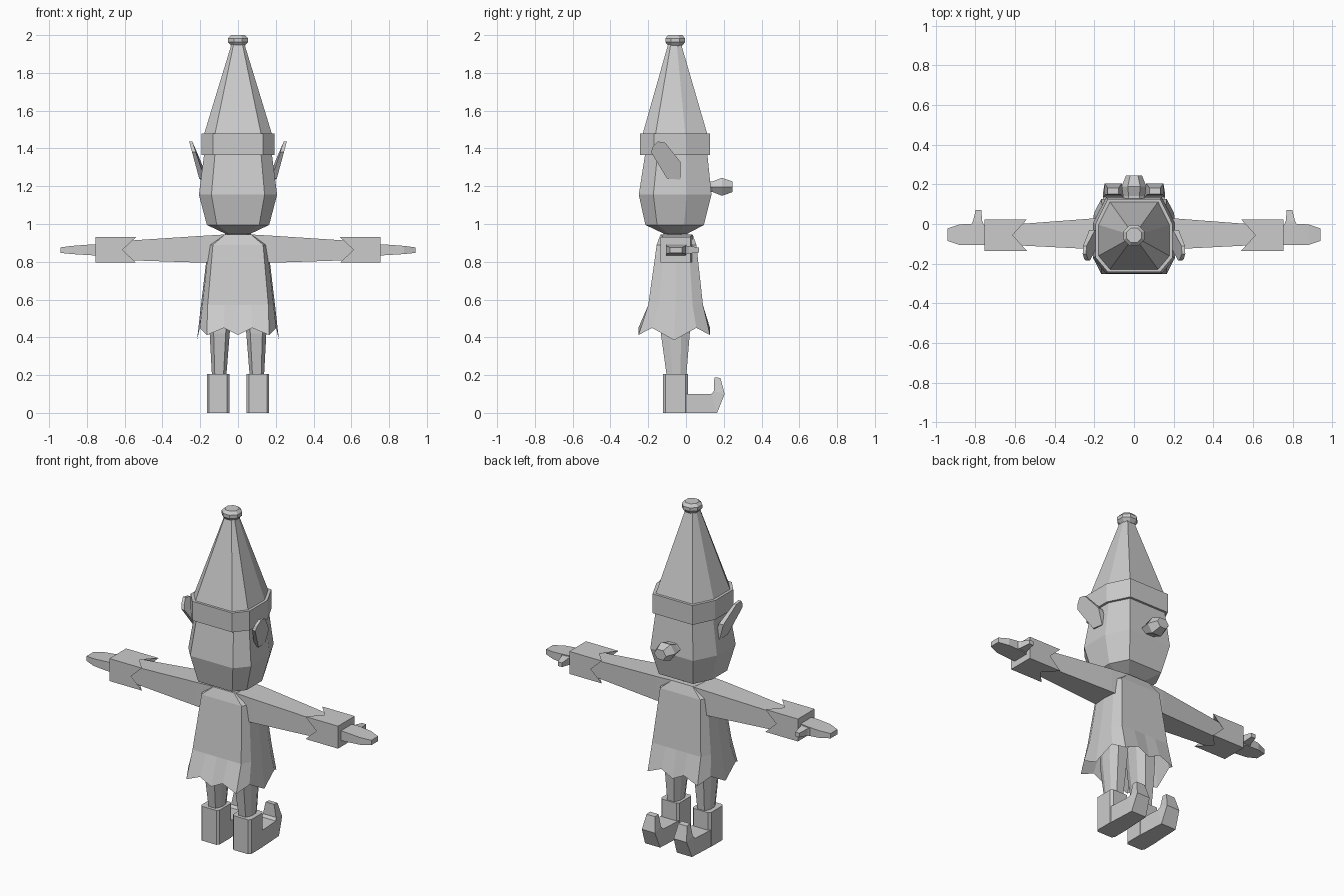
import bpy, bmesh, math
from mathutils import Vector

if "Cube" in bpy.data.objects:
    bpy.data.objects.remove(bpy.data.objects["Cube"])

grey = bpy.data.materials.new("plain grey")
grey.diffuse_color = (0.6, 0.6, 0.6, 1)
grey.use_nodes = True
grey.node_tree.nodes["Principled BSDF"].inputs["Base Color"].default_value = grey.diffuse_color


def make(name, verts, faces, mirror=False):
    me = bpy.data.meshes.new(name)
    me.from_pydata([Vector(v) for v in verts], [], faces)
    bm = bmesh.new()
    bm.from_mesh(me)
    bmesh.ops.recalc_face_normals(bm, faces=bm.faces)
    bm.to_mesh(me)
    bm.free()
    me.materials.append(grey)
    ob = bpy.data.objects.new(name, me)
    bpy.context.collection.objects.link(ob)
    if mirror:
        ob.modifiers.new("mirror", 'MIRROR').use_mirror_merge = False
    return ob


def loft(name, rings, mirror=False, start=True, end=True):
    """Skin a list of equal-length vertex rings, with optional caps."""
    n = len(rings[0])
    faces = [(r * n + i, r * n + (i + 1) % n, (r + 1) * n + (i + 1) % n, (r + 1) * n + i)
             for r in range(len(rings) - 1) for i in range(n)]
    if start:
        faces.append(tuple(range(n)))
    if end:
        faces.append(tuple(range((len(rings) - 1) * n, len(rings) * n)))
    return make(name, [v for r in rings for v in r], faces, mirror)


def octagon(z, hx, y0, y1, cx=0.0, kx=0.68, ky=0.2, kf=0.34):
    """Chamfered rectangle: half width hx, depth y0..y1, larger chamfer in front."""
    d = y1 - y0
    half = [(hx * kx, y0), (hx, y0 + d * ky), (hx, y1 - d * kf), (hx * kx, y1)]
    pts = half + [(-x, y) for x, y in reversed(half)]
    return [(cx + x, y, z) for x, y in pts]


def box_ring(x, y0, y1, z0, z1):
    return [(x, y0, z0), (x, y1, z0), (x, y1, z1), (x, y0, z1)]


# Head
loft("head", [octagon(0.93, 0.06, -0.11, 0.0), octagon(0.95, 0.07, -0.12, 0.01),
              octagon(0.995, 0.165, -0.215, 0.095), octagon(1.155, 0.207, -0.25, 0.135),
              octagon(1.38, 0.178, -0.215, 0.112)])

# Hat: band, cone and bobble
loft("hat_band", [octagon(1.365, 0.194, -0.243, 0.127), octagon(1.48, 0.194, -0.243, 0.127)])
loft("hat_cone", [octagon(1.475, 0.18, -0.23, 0.113), octagon(1.95, 0.035, -0.095, -0.025)])
loft("hat_bobble", [[(r * math.cos(math.pi * (i + .5) / 4), -0.057 + r * math.sin(math.pi * (i + .5) / 4), z)
                     for i in range(8)]
                    for r, z in ((0.038, 1.942), (0.057, 1.963), (0.057, 1.983), (0.04, 2.0))])

# Nose: hexagonal knob pointing forward
loft("nose", [[(w * math.cos(math.pi * i / 3), y, 1.197 + h * math.sin(math.pi * i / 3)) for i in range(6)]
              for y, w, h in ((0.10, 0.055, 0.032), (0.14, 0.055, 0.032),
                              (0.19, 0.062, 0.055), (0.245, 0.04, 0.033))])

# Ears: slanted plates leaning outward
ear = [(-0.03, 1.235), (-0.10, 1.24), (-0.185, 1.38), (-0.175, 1.41),
       (-0.15, 1.437), (-0.11, 1.43), (-0.03, 1.33)]
loft("ear", [[(0.165 + (z - 1.235) * 0.33 + (0 if y > -0.1 else 0.01), y, z) for y, z in ear],
             [(0.2 + (z - 1.235) * 0.27 + (0 if y > -0.1 else 0.004), y, z) for y, z in ear]], mirror=True)


# Robe: 16-sided, points at corners and side centres, notches between
def robe_ring(z, hx, y0, y1, k, hem=False):
    c, d = (y0 + y1) / 2, (y1 - y0) / 2
    quarter = [(0, 1), (k * 0.45, 1), (k, 1), ((1 + k) / 2 + 0.05, 0.62)]
    quarter = [(x, y) for x, y in quarter] + [(1, 0)]
    right = quarter + [(x, -y) for x, y in reversed(quarter[:-1])]
    pts = right + [(-x, y) for x, y in reversed(right[1:-1])]
    ring = []
    for i, (x, y) in enumerate(pts):
        zz = z
        if hem:
            zz = 0.45 if i % 2 else (0.385 if i % 8 == 4 else 0.412)
        ring.append((x * hx, c + y * d, zz))
    return ring


loft("robe", [robe_ring(0.412, 0.217, -0.252, 0.127, 0.76, True), robe_ring(0.57, 0.196, -0.2, 0.09, 0.82),
              robe_ring(0.89, 0.158, -0.155, 0.055, 0.84), robe_ring(0.945, 0.085, -0.135, 0.035, 0.8)],
     start=False)

# Arms
loft("arm", [box_ring(0.06, -0.13, 0.035, 0.795, 0.945), box_ring(0.18, -0.128, 0.03, 0.795, 0.938),
             box_ring(0.64, -0.105, -0.005, 0.81, 0.908)], mirror=True)

# Cuffs: square sleeves with a V notch in each side
cy, cz, hy, hz = -0.056, 0.863, 0.079, 0.067
square = [(-1, -1), (0, -1), (1, -1), (1, 0), (1, 1), (0, 1), (-1, 1), (-1, 0)]


def cuff_ring(corner_x, mid_x, s=1.0):
    return [(mid_x if i % 2 else corner_x, cy + a * hy * s, cz + b * hz * s)
            for i, (a, b) in enumerate(square)]


loft("cuff", [cuff_ring(0.64, 0.64, 0.72), cuff_ring(0.54, 0.612), cuff_ring(0.755, 0.755)], mirror=True)

# Hands and thumbs
loft("hand", [box_ring(0.75, -0.105, -0.005, 0.833, 0.892), box_ring(0.80, -0.107, 0.002, 0.836, 0.89),
              box_ring(0.88, -0.105, -0.002, 0.841, 0.884), box_ring(0.94, -0.085, -0.022, 0.847, 0.876)],
     mirror=True)
loft("thumb", [[(a, y, z0), (b, y, z0), (b, y, z1), (a, y, z1)] for a, b, y, z0, z1 in
               ((0.75, 0.83, -0.02, 0.84, 0.886), (0.765, 0.812, 0.015, 0.843, 0.884),
                (0.77, 0.798, 0.07, 0.85, 0.875))], mirror=True)

# Legs
loft("leg", [octagon(0.18, 0.037, -0.1, 0.0, 0.1, 0.6, 0.3, 0.3),
             octagon(0.42, 0.053, -0.133, 0.02, 0.097, 0.6, 0.3, 0.3),
             octagon(0.6, 0.06, -0.14, 0.03, 0.09, 0.6, 0.3, 0.3)], mirror=True)

# Boots: chamfered shaft plus a foot curling up at the toe
loft("boot_shaft", [octagon(z, 0.06, -0.123, 0.01, 0.105, 0.8, 0.1, 0.1) for z in (0.0, 0.205)], mirror=True)
path = [((-0.06, 0.0), (-0.06, 0.1), 0.058), ((0.01, 0.0), (0.01, 0.1), 0.058),
        ((0.165, 0.0), (0.135, 0.1), 0.05), ((0.205, 0.1), (0.147, 0.115), 0.043),
        ((0.182, 0.185), (0.15, 0.188), 0.028)]
loft("boot_foot", [[(0.105 - w, *a), (0.105 + w, *a), (0.105 + w, *b), (0.105 - w, *b)]
                   for a, b, w in path], mirror=True)
